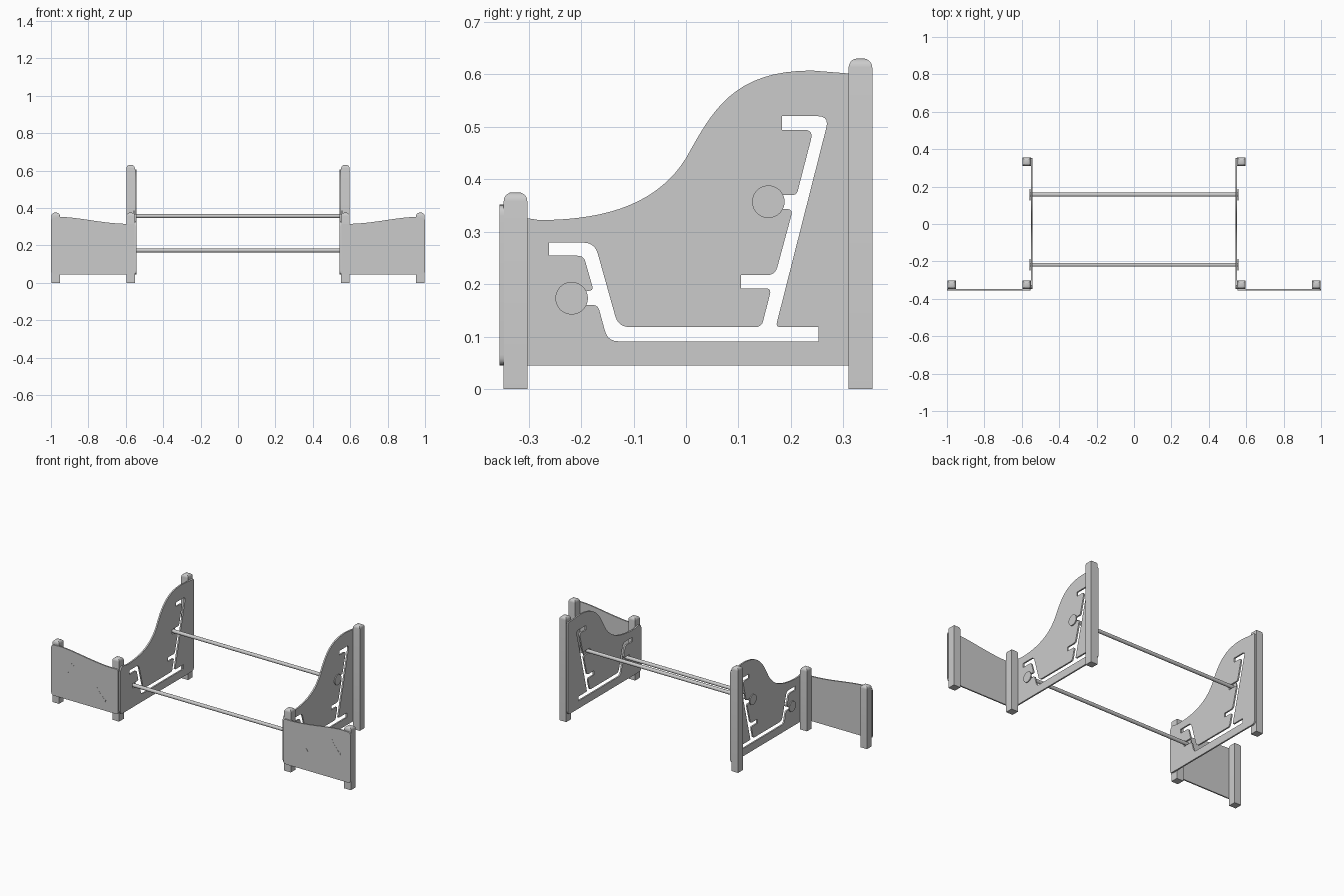
import bpy, bmesh, math
from mathutils import Vector

if "Cube" in bpy.data.objects:
    bpy.data.objects.remove(bpy.data.objects["Cube"])


def bezier(a, b, c, d, n=16):
    a, b, c, d = map(Vector, (a, b, c, d))
    return [a*(1-t)**3 + 3*b*t*(1-t)**2 + 3*c*t*t*(1-t) + d*t**3
            for t in (i / n for i in range(n + 1))]


def rounded(points, n=5):
    """Polygon from (u, v, radius) corners; the radius is the cut-back distance."""
    out = []
    for i, (u, v, r) in enumerate(points):
        p = Vector((u, v))
        if r == 0:
            out.append(p)
            continue
        a = Vector(points[i - 1][:2]) - p
        b = Vector(points[(i + 1) % len(points)][:2]) - p
        a, b = p + a.normalized() * r, p + b.normalized() * r
        for k in range(n + 1):
            t = k / n
            out.append(a*(1-t)**2 + 2*p*t*(1-t) + b*t*t)
    return out


def finish(name, bm):
    bmesh.ops.remove_doubles(bm, verts=bm.verts, dist=1e-5)
    bmesh.ops.recalc_face_normals(bm, faces=bm.faces)
    mesh = bpy.data.meshes.new(name)
    bm.to_mesh(mesh)
    bm.free()
    obj = bpy.data.objects.new(name, mesh)
    bpy.context.collection.objects.link(obj)
    bpy.ops.object.select_all(action='DESELECT')
    obj.select_set(True)
    bpy.context.view_layer.objects.active = obj
    bpy.ops.object.shade_smooth_by_angle(angle=math.radians(30))
    return obj


def plate(name, loops, half, place):
    """Filled outline (later loops are holes), placed by a point function."""
    cu = bpy.data.curves.new(name + "_outline", 'CURVE')
    cu.dimensions, cu.fill_mode, cu.extrude = '2D', 'BOTH', half
    for loop in loops:
        s = cu.splines.new('POLY')
        s.points.add(len(loop) - 1)
        for pt, p in zip(s.points, loop):
            pt.co = (p[0], p[1], 0, 1)
        s.use_cyclic_u = True
    tmp = bpy.data.objects.new(name + "_outline", cu)
    bpy.context.collection.objects.link(tmp)
    bpy.context.view_layer.update()
    mesh = tmp.evaluated_get(bpy.context.evaluated_depsgraph_get()).to_mesh()
    bm = bmesh.new()
    bm.from_mesh(mesh)
    bpy.data.objects.remove(tmp)
    for v in bm.verts:
        v.co = place(*v.co)
    return finish(name, bm)


def post(name, x, y, height, w=0.045):
    bm = bmesh.new()
    bmesh.ops.create_cube(bm, size=1)
    for v in bm.verts:
        v.co = (x + v.co.x * w, y + v.co.y * w, (v.co.z + 0.5) * height)
    top = [e for e in bm.edges if all(v.co.z > height - 1e-4 for v in e.verts)]
    bmesh.ops.bevel(bm, geom=top, offset=0.017, segments=5, profile=0.5, affect='EDGES')
    return finish(name, bm)


def cylinder(name, x, y, z, r, length):
    bm = bmesh.new()
    bmesh.ops.create_cone(bm, cap_ends=True, segments=40, radius1=r, radius2=r, depth=length)
    for v in bm.verts:
        v.co = (x + v.co.z, y + v.co.x, z + v.co.y)
    return finish(name, bm)


def bone(cu, cv, length, angle):
    """Bone silhouette: a shaft with two round lobes at each end."""
    pts, r, h = [], 0.011, length / 2
    for sx, sy, a0 in ((1, -1, -150), (1, 1, -60), (-1, 1, 30), (-1, -1, 120)):
        for k in range(9):
            a = math.radians(a0 + k * 210 / 8)
            pts.append((sx*h + r*math.cos(a), sy*r*0.85 + r*math.sin(a)))
    c, s = math.cos(angle), math.sin(angle)
    return [(cu + u*c - v*s, cv + u*s + v*c) for u, v in pts]


# Side panel outline with its S-shaped top edge
side = rounded([(0.352, 0.607, 0.02), (0.352, 0.045, 0.02),
                (-0.347, 0.045, 0.02), (-0.347, 0.322, 0.02)])
side += bezier((-0.28, 0.322), (-0.14, 0.322), (-0.05, 0.36), (0, 0.44))
side += bezier((0, 0.44), (0.05, 0.53), (0.09, 0.607), (0.24, 0.607))[1:]

# Branching guide slot with notches for the rods
slot = rounded([
    (-0.261, 0.279, 0), (-0.174, 0.279, 0.022), (-0.129, 0.118, 0.022),
    (0.144, 0.118, 0.012), (0.163, 0.192, 0.012), (0.105, 0.192, 0),
    (0.105, 0.217, 0), (0.170, 0.217, 0.016), (0.204, 0.343, 0.012),
    (0.143, 0.343, 0), (0.143, 0.370, 0), (0.211, 0.370, 0.008),
    (0.243, 0.494, 0.018), (0.183, 0.494, 0), (0.183, 0.520, 0),
    (0.273, 0.520, 0.022), (0.171, 0.118, 0.009), (0.253, 0.118, 0),
    (0.253, 0.091, 0), (-0.149, 0.091, 0.02), (-0.168, 0.160, 0.010),
    (-0.233, 0.160, 0), (-0.233, 0.187, 0), (-0.176, 0.187, 0.010),
    (-0.195, 0.254, 0.012), (-0.261, 0.254, 0)])

# Front wing panel outline with a gently waved top
wing = rounded([(0.553, 0.315, 0.012), (0.553, 0.045, 0.012),
                (1.0, 0.045, 0.02), (1.0, 0.352, 0.022)])
wing += bezier((0.95, 0.352), (0.85, 0.352), (0.72, 0.315), (0.58, 0.315))

for s, tag in ((-1, "left"), (1, "right")):
    plate(f"{tag}_side_panel", [side, slot], 0.0045,
          lambda u, v, w: (s * (0.546 + w), u, v))
    plate(f"{tag}_front_panel", [wing], 0.004,
          lambda u, v, w: (s * u, -0.351 + w, v))
    # Shallow bone-shaped ornaments on the front panel
    for i, (u, v, a) in enumerate(((0.68, 0.13, 0.8), (0.89, 0.23, -0.9))):
        plate(f"{tag}_bone_ornament_{i + 1}", [bone(u, v, 0.08, a)], 0.0005,
              lambda u, v, w: (s * u, -0.3552 + w, v))
    # Posts
    post(f"{tag}_outer_front_post", s * 0.975, -0.325, 0.375)
    post(f"{tag}_inner_front_post", s * 0.574, -0.325, 0.375)
    post(f"{tag}_back_post", s * 0.574, 0.3325, 0.63)

# Cross rods with retaining discs outside the panels
for tag, y, z in (("front", -0.218, 0.173), ("back", 0.157, 0.357)):
    cylinder(f"{tag}_rod", 0, y, z, 0.0105, 1.112)
    for s, end in ((-1, "left"), (1, "right")):
        cylinder(f"{tag}_rod_{end}_disc", s * 0.557, y, z, 0.031, 0.006)
